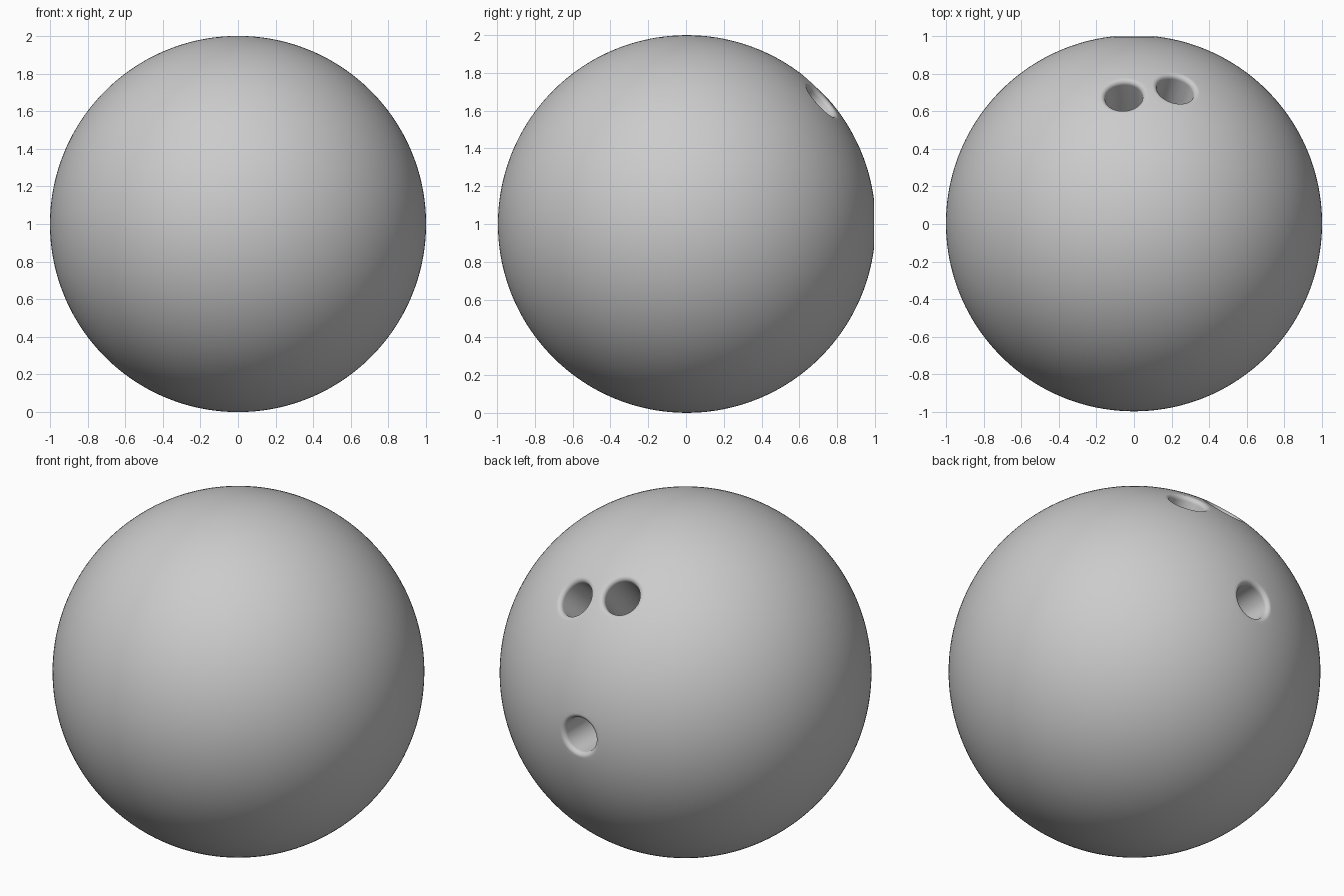
import bpy, bmesh, math
from mathutils import Vector

if "Cube" in bpy.data.objects:
    bpy.data.objects.remove(bpy.data.objects["Cube"])

R = 1.0                        # ball radius
CENTRE = Vector((0, 0.004, 1))
HOLE_R, FILLET, DEPTH = 0.1, 0.025, 0.45

mat = bpy.data.materials.new("ball grey")
mat.diffuse_color = (0.6, 0.6, 0.6, 1)
mat.use_nodes = True
mat.node_tree.nodes["Principled BSDF"].inputs["Base Color"].default_value = mat.diffuse_color


def make_object(name, bm):
    me = bpy.data.meshes.new(name)
    bm.to_mesh(me)
    bm.free()
    me.materials.append(mat)
    ob = bpy.data.objects.new(name, me)
    bpy.context.collection.objects.link(ob)
    ob.location = CENTRE
    return ob


# Ball
bm = bmesh.new()
bmesh.ops.create_uvsphere(bm, u_segments=192, v_segments=96, radius=R)
ball = make_object("ball", bm)


def hole_cutter(name, direction, segs=64):
    """Lathe a drill shape whose rounded lip meets the ball tangentially."""
    axis = (HOLE_R + FILLET)
    height = math.sqrt((R - FILLET) ** 2 - axis ** 2)
    end = math.atan2(height, axis)
    profile = [(HOLE_R, R - DEPTH)]
    for i in range(9):
        a = math.pi + (end - math.pi) * i / 8
        profile.append((axis + FILLET * math.cos(a), height + FILLET * math.sin(a)))
    profile.append((profile[-1][0] + 0.02, R + 0.1))
    bm = bmesh.new()
    rings = [[bm.verts.new((r * math.cos(2 * math.pi * k / segs),
                            r * math.sin(2 * math.pi * k / segs), z))
              for k in range(segs)] for r, z in profile]
    for lo, hi in zip(rings, rings[1:]):
        for k in range(segs):
            n = (k + 1) % segs
            bm.faces.new((lo[k], lo[n], hi[n], hi[k]))
    bm.faces.new(rings[0][::-1])
    bm.faces.new(rings[-1])
    ob = make_object(name, bm)
    ob.rotation_euler = Vector(direction).to_track_quat('Z', 'Y').to_euler()
    ob.hide_render = True
    return ob


# Two finger holes and the thumb hole
bpy.context.view_layer.objects.active = ball
ball.select_set(True)
for name, d in (("finger_hole_left", (-0.055, 0.685, 0.727)),
                ("finger_hole_right", (0.225, 0.72, 0.657)),
                ("thumb_hole", (0, 1, 0.003))):
    cutter = hole_cutter(name, d)
    mod = ball.modifiers.new(name, 'BOOLEAN')
    mod.operation = 'DIFFERENCE'
    mod.solver = 'EXACT'
    mod.object = cutter
    bpy.context.view_layer.update()
    bpy.ops.object.modifier_apply(modifier=name)
    bpy.data.objects.remove(cutter)

bpy.ops.object.shade_smooth_by_angle(angle=math.radians(40))
